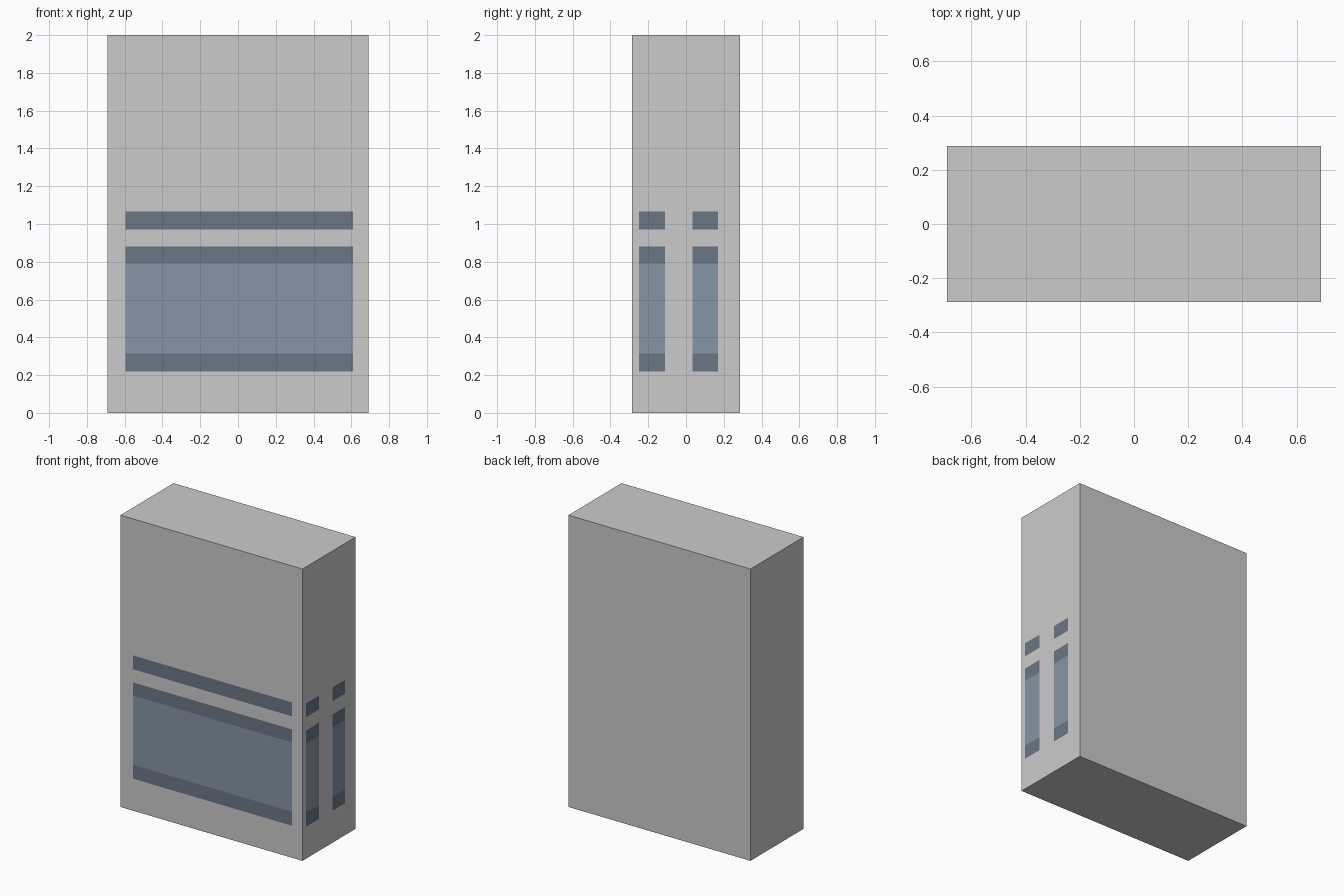
import bpy
from mathutils import Vector

if "Cube" in bpy.data.objects:
    bpy.data.objects.remove(bpy.data.objects["Cube"])

W, D, H = 0.69, 0.287, 2.0   # half width, half depth, height
LIFT = 0.001                 # panels sit just proud of the walls


def material(name, color):
    mat = bpy.data.materials.new(name)
    mat.diffuse_color = (*color, 1)
    mat.use_nodes = True
    mat.node_tree.nodes["Principled BSDF"].inputs["Base Color"].default_value = mat.diffuse_color
    return mat


def panel(name, origin, along, start, end, z0, z1, mat):
    """Upright flat panel on a wall, running from start to end."""
    o, a = Vector(origin), Vector(along)
    verts = [o + a * s + Vector((0, 0, z))
             for s, z in ((start, z0), (end, z0), (end, z1), (start, z1))]
    mesh = bpy.data.meshes.new(name)
    mesh.from_pydata(verts, [], [(0, 1, 2, 3)])
    mesh.materials.append(mat)
    obj = bpy.data.objects.new(name, mesh)
    bpy.context.collection.objects.link(obj)
    return obj


# Main building block
bpy.ops.mesh.primitive_cube_add(size=1, location=(0, 0, H / 2))
body = bpy.context.object
body.name = "building_block"
body.scale = (2 * W, 2 * D, H)
bpy.ops.object.transform_apply(location=True, rotation=False, scale=True)

glass = material("glass_light", (0.24, 0.30, 0.38))
band = material("glass_dark", (0.145, 0.185, 0.235))

# Glazing rows, shared by the front and right walls
rows = [
    ("upper_band", 0.97, 1.065, band),
    ("top_band", 0.79, 0.88, band),
    ("main_glass", 0.315, 0.79, glass),
    ("bottom_band", 0.22, 0.315, band),
]

# One wide bay at the front, two narrow bays on the right
front = ((0, -D - LIFT, 0), (1, 0, 0))
right = ((W + LIFT, 0, 0), (0, 1, 0))
bays = [
    ("front_window", front, -0.595, 0.61),
    ("right_window_front", right, -0.25, -0.11),
    ("right_window_back", right, 0.035, 0.17),
]

for bay, (origin, along), start, end in bays:
    for row, z0, z1, mat in rows:
        panel(f"{bay}_{row}", origin, along, start, end, z0, z1, mat)
